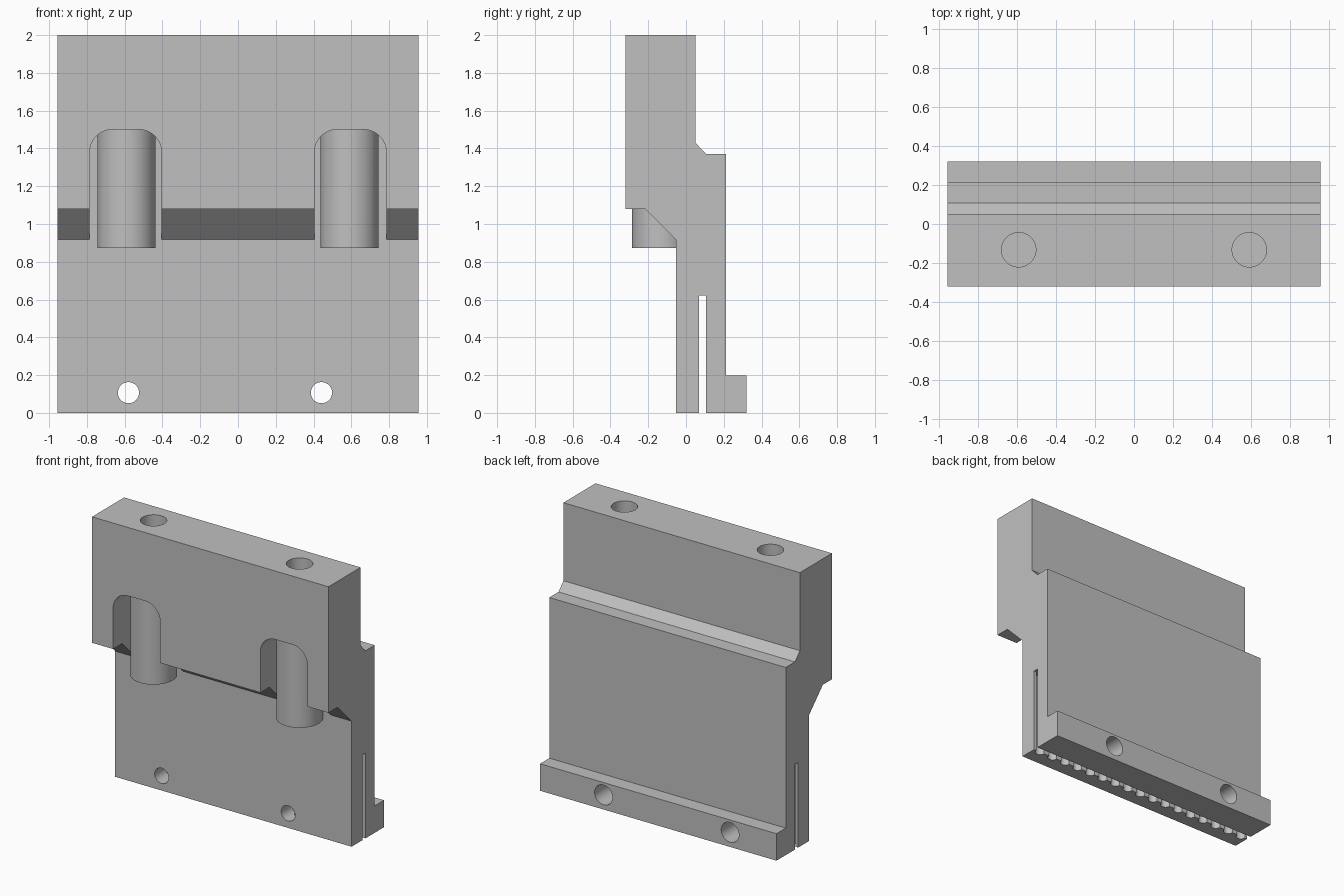
import bpy, bmesh, math
from mathutils import Matrix, Vector

if "Cube" in bpy.data.objects:
    bpy.data.objects.remove(bpy.data.objects["Cube"])

HALF = 0.955
grey = bpy.data.materials.new("plain_grey")
grey.diffuse_color = (0.527, 0.527, 0.527, 1)
grey.use_nodes = True
grey.node_tree.nodes["Principled BSDF"].inputs["Base Color"].default_value = grey.diffuse_color


def make_object(name, bm):
    bmesh.ops.recalc_face_normals(bm, faces=bm.faces)
    mesh = bpy.data.meshes.new(name)
    bm.to_mesh(mesh)
    bm.free()
    mesh.materials.append(grey)
    obj = bpy.data.objects.new(name, mesh)
    bpy.context.collection.objects.link(obj)
    return obj


def prism(name, points, offset):
    """Extrude a closed outline along an offset vector."""
    bm = bmesh.new()
    face = bm.faces.new([bm.verts.new(p) for p in points])
    ext = bmesh.ops.extrude_face_region(bm, geom=[face])
    verts = [g for g in ext["geom"] if isinstance(g, bmesh.types.BMVert)]
    bmesh.ops.translate(bm, verts=verts, vec=Vector(offset))
    return make_object(name, bm)


def cylinder(name, start, end, radius, sides=48):
    a, b = Vector(start), Vector(end)
    rot = (b - a).to_track_quat('Z', 'Y').to_matrix().to_4x4()
    bm = bmesh.new()
    bmesh.ops.create_cone(bm, cap_ends=True, segments=sides, radius1=radius,
                          radius2=radius, depth=(b - a).length,
                          matrix=Matrix.Translation((a + b) / 2) @ rot)
    return make_object(name, bm)


def cut(body, cutter):
    mod = body.modifiers.new("cut", 'BOOLEAN')
    mod.operation = 'DIFFERENCE'
    mod.solver = 'EXACT'
    mod.object = cutter
    bpy.context.view_layer.objects.active = body
    bpy.ops.object.modifier_apply(modifier=mod.name)
    bpy.data.objects.remove(cutter, do_unlink=True)


# Stepped side profile (y, z) with the belt slit open at the bottom
profile = [(-0.32, 2), (0.05, 2), (0.05, 1.43), (0.107, 1.37), (0.213, 1.37),
           (0.213, 0.197), (0.32, 0.197), (0.32, 0), (0.107, 0), (0.107, 0.622),
           (0.07, 0.622), (0.07, 0), (-0.053, 0), (-0.053, 0.917),
           (-0.215, 1.08), (-0.32, 1.08)]
body = prism("clamp_block", [(-HALF, y, z) for y, z in profile], (2 * HALF, 0, 0))

for side in (-1, 1):
    # Round-topped bolt pocket in the front
    cx, w, r, top = side * 0.595, 0.19, 0.12, 1.5
    arch = [(cx - w, 0.8), (cx + w, 0.8)]
    for sx, start in ((1, 0), (-1, 90)):
        for i in range(13):
            a = math.radians(start + i * 7.5)
            arch.append((cx + sx * (w - r) + r * math.cos(a), top - r + r * math.sin(a)))
    cut(body, prism("pocket", [(x, -0.5, z) for x, z in arch], (0, 0.447, 0)))
    # Counterbore and vertical bolt hole
    bx, by = side * 0.59, -0.132
    cut(body, cylinder("counterbore", (bx, by, 0.872), (bx, by, 1.5), 0.154))
    cut(body, cylinder("bolt_hole", (bx, by, 1.3), (bx, by, 2.2), 0.088))

# Clamp screw holes: narrow in the front jaw, wider in the rear jaw
for x in (-0.58, 0.442):
    cut(body, cylinder("front_screw_hole", (x, -0.3, 0.107), (x, 0.09, 0.107), 0.056))
    cut(body, cylinder("rear_screw_hole", (x, 0.085, 0.107), (x, 0.5, 0.107), 0.072))

# Belt tooth grooves along the slit
for i in range(17):
    x = (i - 8) * 0.1125
    cut(body, cylinder("tooth_groove", (x, 0.07, -0.1), (x, 0.07, 0.622), 0.035, 20))

# Smooth the bores, keep the edges sharp
bpy.ops.object.select_all(action='DESELECT')
body.select_set(True)
bpy.context.view_layer.objects.active = body
bpy.ops.object.shade_smooth_by_angle(angle=math.radians(30))
